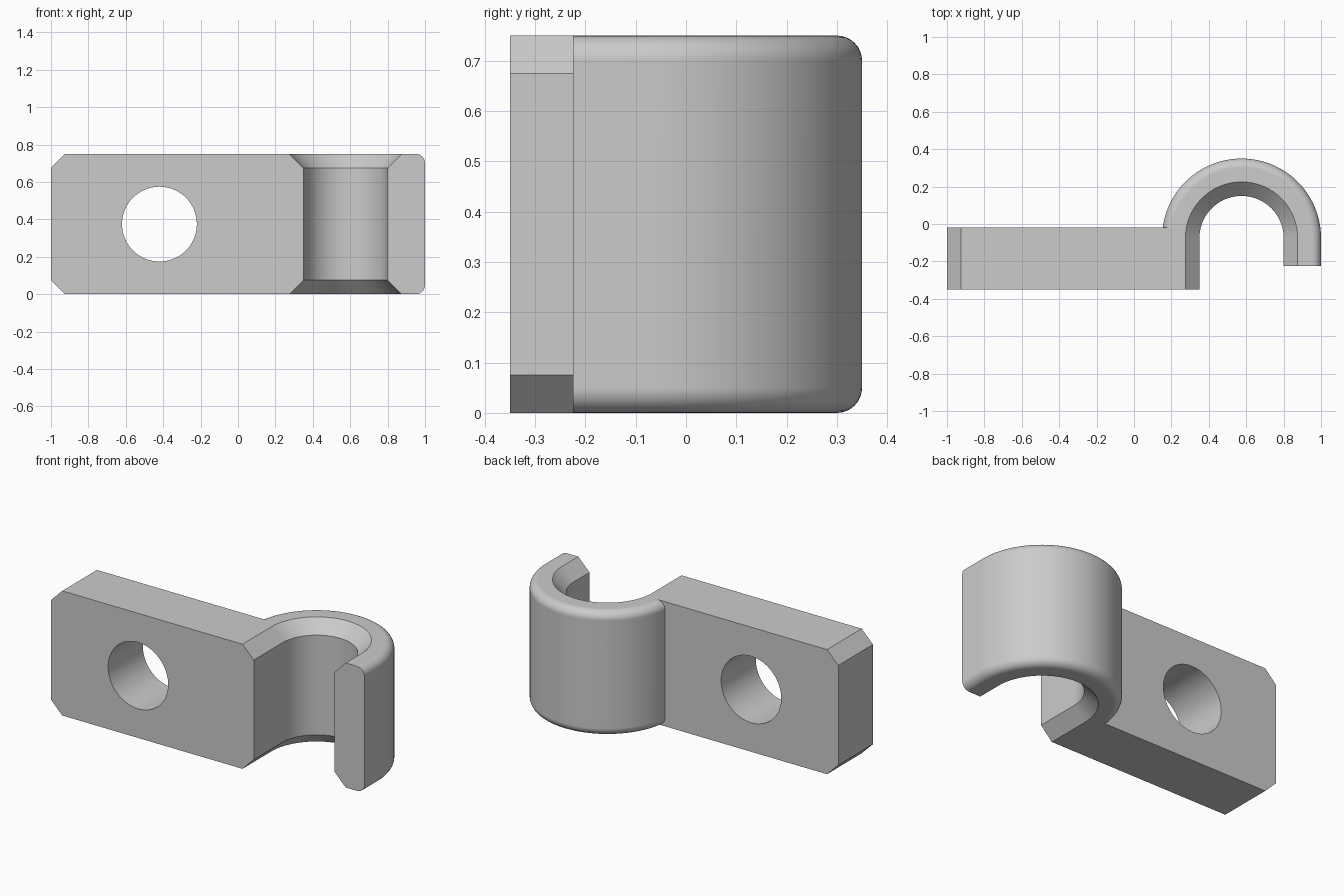
import bpy, bmesh
from math import sin, cos, pi, radians

default = bpy.data.objects.get("Cube")
if default:
    bpy.data.objects.remove(default, do_unlink=True)

HEIGHT, CHAMFER, FILLET = 0.75, 0.075, 0.05
CX, CY = 0.575, -0.075          # centre of the hook
R_IN, R_OUT = 0.225, 0.425

grey = bpy.data.materials.new("plain grey")
grey.use_nodes = True
colour = (0.6, 0.6, 0.6, 1)
grey.diffuse_color = colour
grey.node_tree.nodes["Principled BSDF"].inputs["Base Color"].default_value = colour


def loft(name, rings):
    """Solid skinned over a row of matching closed rings."""
    bm = bmesh.new()
    rows = [[bm.verts.new(p) for p in ring] for ring in rings]
    for a, b in zip(rows, rows[1:]):
        for i in range(len(a)):
            j = (i + 1) % len(a)
            bm.faces.new((a[i], a[j], b[j], b[i]))
    bm.faces.new(rows[0])
    bm.faces.new(rows[-1])
    bmesh.ops.recalc_face_normals(bm, faces=bm.faces)
    mesh = bpy.data.meshes.new(name)
    bm.to_mesh(mesh)
    bm.free()
    obj = bpy.data.objects.new(name, mesh)
    bpy.context.collection.objects.link(obj)
    mesh.materials.append(grey)
    return obj


def boolean(target, other, operation):
    """Apply a boolean and remove the helper."""
    bpy.context.view_layer.objects.active = target
    mod = target.modifiers.new(operation.title(), 'BOOLEAN')
    mod.operation, mod.solver, mod.object = operation, 'EXACT', other
    bpy.ops.object.modifier_apply(modifier=mod.name)
    bpy.data.objects.remove(other, do_unlink=True)


# Mounting block: chamfered rectangle extruded front to back
x0, x1, c = -1.0, CX - R_IN, CHAMFER
outline = [(x0 + c, 0), (x1 - c, 0), (x1, c), (x1, HEIGHT - c),
           (x1 - c, HEIGHT), (x0 + c, HEIGHT), (x0, HEIGHT - c), (x0, c)]
clip = loft("cable_clip", [[(x, y, z) for x, z in outline] for y in (-0.35, -0.02)])

# Hook section: chamfered inside, rounded outside
upper = [(R_IN, HEIGHT - c), (R_IN + c, HEIGHT)]
for i in range(9):
    a = pi / 2 * (1 - i / 8)
    upper.append((R_OUT - FILLET + FILLET * cos(a), HEIGHT - FILLET + FILLET * sin(a)))
section = upper + [(r, HEIGHT - z) for r, z in reversed(upper)]

# Hook: straight free end, then a half turn into the block
stations = [(0, -0.15)] + [(pi * i / 64, 0) for i in range(65)]
hook = loft("hook", [[(CX + r * cos(a), CY + r * sin(a) + dy, z) for r, z in section]
                     for a, dy in stations])
boolean(clip, hook, 'UNION')

# Screw hole through the block
hole = loft("hole_cutter", [[(-0.42 + 0.2 * cos(2 * pi * i / 64), y,
                              HEIGHT / 2 + 0.2 * sin(2 * pi * i / 64)) for i in range(64)]
                            for y in (-0.5, 0.2)])
hole.hide_render = True
boolean(clip, hole, 'DIFFERENCE')

# Smooth curved faces, keep corners crisp
bpy.ops.object.select_all(action='DESELECT')
clip.select_set(True)
bpy.context.view_layer.objects.active = clip
bpy.ops.object.shade_smooth_by_angle(angle=radians(25))
weighted = clip.modifiers.new("Weighted normals", 'WEIGHTED_NORMAL')
weighted.keep_sharp = True
